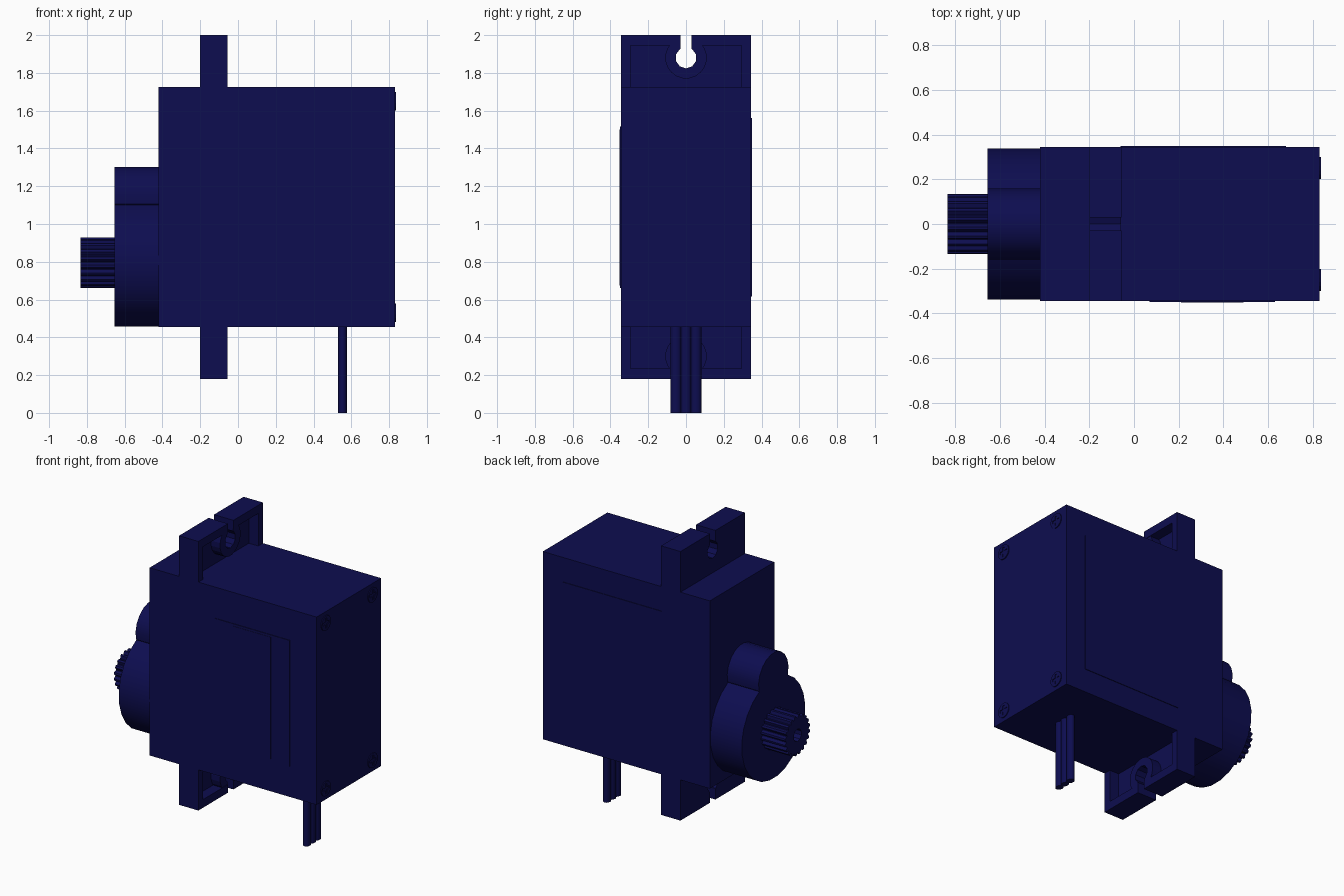
import bpy, bmesh, math
from mathutils import Vector

if "Cube" in bpy.data.objects:
    bpy.data.objects.remove(bpy.data.objects["Cube"])

navy = bpy.data.materials.new("dark navy plastic")
navy.diffuse_color = (0.004, 0.004, 0.08, 1)
navy.use_nodes = True
navy.node_tree.nodes["Principled BSDF"].inputs["Base Color"].default_value = navy.diffuse_color


def prism(name, pts, a, b, axis="x"):
    """Extrude an outline along x (points are y,z) or along z (points are x,y)."""
    def place(p, t):
        return Vector((t, p[0], p[1])) if axis == "x" else Vector((p[0], p[1], t))
    bm = bmesh.new()
    lo = [bm.verts.new(place(p, a)) for p in pts]
    hi = [bm.verts.new(place(p, b)) for p in pts]
    n = len(pts)
    bm.faces.new(lo[::-1])
    bm.faces.new(hi)
    for i in range(n):
        j = (i + 1) % n
        bm.faces.new((lo[i], lo[j], hi[j], hi[i]))
    bmesh.ops.recalc_face_normals(bm, faces=bm.faces)
    me = bpy.data.meshes.new(name)
    bm.to_mesh(me)
    bm.free()
    me.materials.append(navy)
    ob = bpy.data.objects.new(name, me)
    bpy.context.collection.objects.link(ob)
    return ob


def rect(u0, u1, v0, v1):
    return [(u0, v0), (u1, v0), (u1, v1), (u0, v1)]


def arc(cu, cv, r, start, end, n, closed=False):
    steps = n if closed else n - 1
    return [(cu + r * math.cos(math.radians(start + (end - start) * i / steps)),
             cv + r * math.sin(math.radians(start + (end - start) * i / steps)))
            for i in range(n)]


def circle(cu, cv, r, n):
    return arc(cu, cv, r, 180 / n, 360 + 180 / n, n, True)


def select(ob):
    bpy.ops.object.select_all(action="DESELECT")
    ob.select_set(True)
    bpy.context.view_layer.objects.active = ob


def combine(ob, other, op="DIFFERENCE"):
    select(ob)
    mod = ob.modifiers.new("cut", "BOOLEAN")
    mod.operation, mod.object, mod.solver = op, other, "EXACT"
    bpy.ops.object.modifier_apply(modifier=mod.name)
    bpy.data.objects.remove(other)


def smooth(ob, angle=30):
    select(ob)
    bpy.ops.object.shade_smooth_by_angle(angle=math.radians(angle))


# Main case
prism("case", rect(-0.345, 0.345, 0.455, 1.725), -0.42, 0.83)

# Gear housing: large and small arcs joined into one outline
outline = (arc(0, 1.145, 0.16, -14.5, 194.5, 12)
           + arc(0, 0.795, 0.34, 116.3, 423.7, 22))
smooth(prism("gear_housing", outline, -0.655, -0.41))

# Toothed output shaft with a screw hole in its end
teeth = 20
spline = []
for i in range(teeth):
    for k, r in ((0, 0.118), (0.3, 0.135), (0.6, 0.135), (0.9, 0.118)):
        a = 2 * math.pi * (i + k) / teeth
        spline.append((r * math.cos(a), 0.795 + r * math.sin(a)))
shaft = prism("output_shaft", spline, -0.835, -0.65)
combine(shaft, prism("shaft_hole", circle(0, 0.795, 0.042, 10), -0.9, -0.72))

# Mounting tabs, the lower one mirrored about the middle of the case
for name, flip in (("upper_tab", False), ("lower_tab", True)):
    def side(pts):
        return [(y, 2.18 - z) for y, z in pts] if flip else pts
    tab = prism(name, side(rect(-0.345, 0.345, 1.68, 2.0)), -0.2, -0.055)
    combine(tab, prism("pocket", side(rect(-0.295, 0.295, 1.6, 1.945)), -0.125, 0.1))
    combine(tab, prism("ring", side(circle(0, 1.88, 0.11, 20)), -0.19, -0.058), "UNION")
    combine(tab, prism("hole", side(circle(0, 1.88, 0.056, 10)), -0.4, 0.2))
    combine(tab, prism("slot", side(rect(-0.029, 0.029, 1.88, 2.2)), -0.4, 0.2))

# Case screws with cross recesses
w, l = 0.009, 0.033
cross = [(w, w), (w, l), (-w, l), (-w, w), (-l, w), (-l, -w),
         (-w, -w), (-w, -l), (w, -l), (w, -w), (l, -w), (l, w)]
for y in (-0.25, 0.25):
    for z in (0.53, 1.65):
        screw = prism("case_screw", circle(y, z, 0.05, 16), 0.82, 0.836)
        combine(screw, prism("cross", [(y + u, z + v) for u, v in cross], 0.831, 0.9))

# Three-strand cable
for i in (-1, 0, 1):
    pts = [(0.553 + 0.023 * math.cos(a), i * 0.053 + 0.028 * math.sin(a))
           for a in (2 * math.pi * k / 12 for k in range(12))]
    smooth(prism("cable_strand", pts, 0, 0.47, "z"), 40)

# Thin side stickers
prism("front_sticker", rect(0.07, 0.63, -0.349, -0.34), 0.66, 1.515, "z")
prism("front_sticker_panel", rect(0.21, 0.49, -0.351, -0.343), 0.675, 1.5, "z")
prism("back_sticker", rect(-0.06, 0.68, 0.34, 0.349), 0.615, 1.56, "z")
